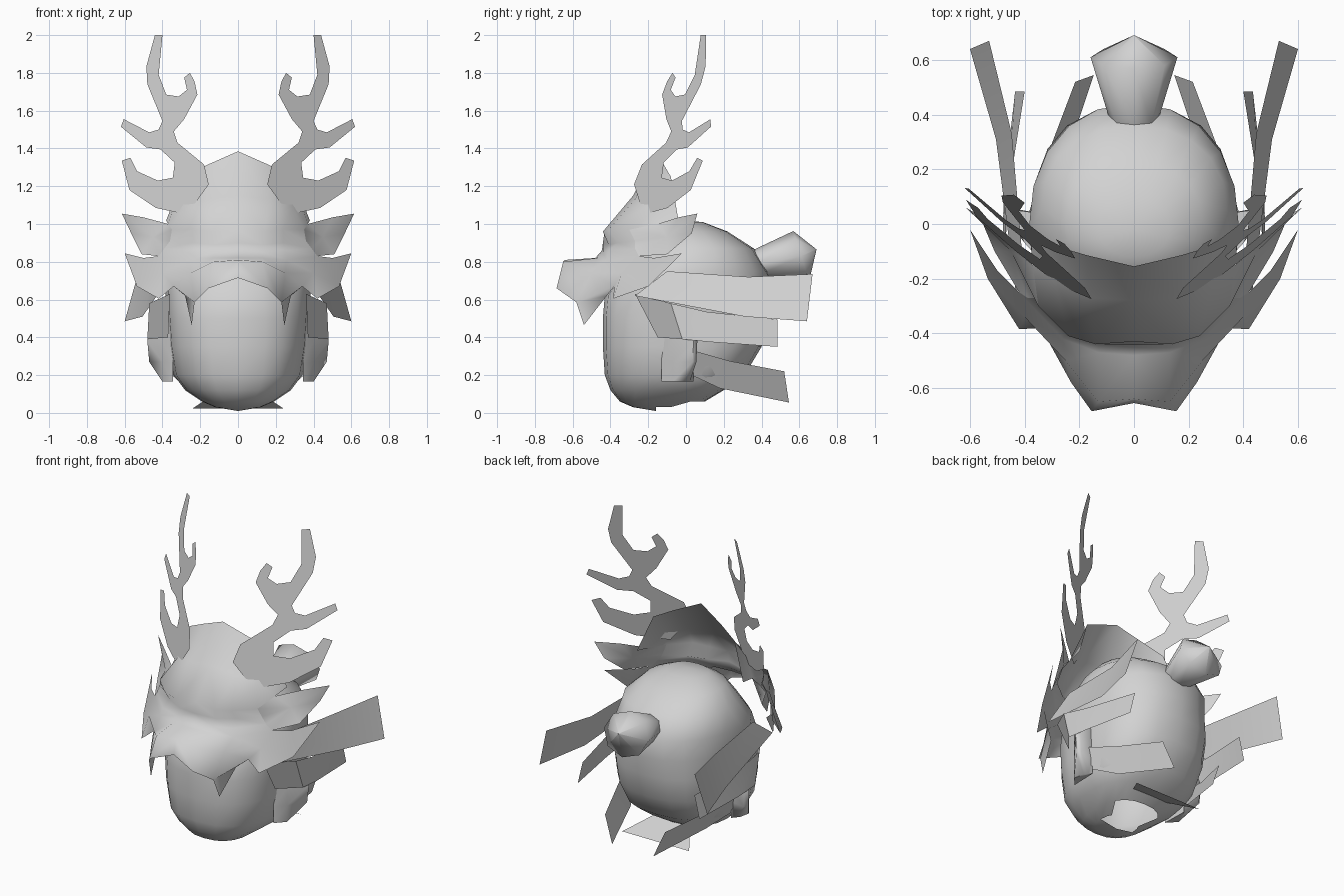
import bpy
import bmesh
import math
from mathutils import Vector

cube = bpy.data.objects.get("Cube")
if cube:
    bpy.data.objects.remove(cube, do_unlink=True)

grey = bpy.data.materials.new("plain grey")
grey.use_nodes = True
grey.diffuse_color = (0.65, 0.65, 0.65, 1)
grey.node_tree.nodes["Principled BSDF"].inputs["Base Color"].default_value = grey.diffuse_color


def build(name, verts, faces, mirror=True, smooth=60, outward=None):
    """Make a mesh object, optionally mirrored across x."""
    mesh = bpy.data.meshes.new(name)
    mesh.from_pydata([Vector(v) for v in verts], [], faces)
    if outward is not None:
        bm = bmesh.new()
        bm.from_mesh(mesh)
        bmesh.ops.recalc_face_normals(bm, faces=bm.faces)
        total = sum(f.normal.dot(Vector(outward)) * f.calc_area() for f in bm.faces)
        if total < 0:
            bmesh.ops.reverse_faces(bm, faces=bm.faces)
        bm.to_mesh(mesh)
        bm.free()
    obj = bpy.data.objects.new(name, mesh)
    bpy.context.collection.objects.link(obj)
    mesh.materials.append(grey)
    if mirror:
        mod = obj.modifiers.new("mirror", "MIRROR")
        mod.merge_threshold = 0.002
    if smooth:
        bpy.ops.object.select_all(action="DESELECT")
        obj.select_set(True)
        bpy.context.view_layer.objects.active = obj
        bpy.ops.object.shade_smooth_by_angle(angle=math.radians(smooth))
    return obj


def loft(rings):
    """Join equal rings of points into quads; return verts and faces."""
    n = len(rings[0])
    verts = [p for ring in rings for p in ring]
    faces = []
    for r in range(len(rings) - 1):
        for i in range(n):
            j = (i + 1) % n
            faces.append((r * n + i, r * n + j, (r + 1) * n + j, (r + 1) * n + i))
    return verts, faces


def superellipse(angle, power):
    c, s = math.cos(angle), math.sin(angle)
    return (math.copysign(abs(c) ** (2 / power), c),
            math.copysign(abs(s) ** (2 / power), s))


# Head: stacked sections given as height, front, back, half width
SECTIONS = [
    (.03, -.28, -.04, .12), (.06, -.35, .1, .19), (.12, -.4, .2, .28),
    (.2, -.43, .31, .34), (.35, -.44, .4, .365), (.5, -.44, .43, .375),
    (.62, -.43, .44, .385), (.75, -.34, .44, .385), (.87, -.26, .36, .34),
    (.96, -.2, .22, .25), (1.01, -.12, .09, .13),
]
SIDES = 20
rings = []
for z, front, back, width in SECTIONS:
    ring = []
    for i in range(SIDES):
        x, y = superellipse(math.tau * i / SIDES, 2.5 if z < .6 else 2.2)
        mid = -.02 if front < -.3 and back > .1 else (front + back) / 2
        reach = back - mid if y > 0 else mid - front
        ring.append((x * width, mid + y * reach, z))
    rings.append(ring)
verts, faces = loft(rings)
top = len(verts)
verts += [(0, -.02, 1.02), (0, -.16, .01)]
last = top - SIDES
for i in range(SIDES):
    j = (i + 1) % SIDES
    faces += [(last + i, last + j, top), (j, i, top + 1)]
# leave the neck open
faces = [f for f in faces if not (
    max(verts[k][2] for k in f) < .1 and min(verts[k][1] for k in f) > -.165
    and abs(sum(verts[k][0] for k in f)) / len(f) < .13)]
build("head", verts, faces, mirror=False, smooth=80)

# Hair bun: flared octagonal cone along a tilted axis, closed to a point
axis = Vector((0, .95, .3))
up = Vector((0, -.3, .95))
rings = []
for y, z, radius in ((.385, .79, .085), (.61, .83, .15), (.69, .865, .002)):
    rings.append([Vector((1.06 * radius * math.cos(a), y, z)) + up * radius * .93 * math.sin(a)
                  for a in (math.tau * i / 8 for i in range(8))])
build("hair_bun", *loft(rings), mirror=False, smooth=80, outward=axis)

# Mask: rows from crest down to the lip, each from the centre outwards
MASK = [
    [(0, -.155, 1.385), (.17, -.115, 1.31), (.29, -.08, 1.25), (.38, -.04, 1.02)],
    [(0, -.28, 1.15), (.17, -.27, 1.13), (.29, -.21, 1.09), (.37, -.15, 1)],
    [(0, -.43, .97), (.14, -.44, .96), (.24, -.41, .97), (.35, -.3, .97)],
    [(0, -.44, .9), (.13, -.41, .89), (.24, -.36, .9), (.36, -.27, .91)],
    [(0, -.445, .86), (.13, -.44, .85), (.25, -.41, .86), (.39, -.27, .87)],
    [(0, -.48, .82), (.13, -.47, .82), (.26, -.42, .81), (.42, -.25, .83)],
    [(0, -.64, .81), (.13, -.65, .8), (.25, -.5, .74), (.4, -.34, .74)],
    [(0, -.655, .715), (.155, -.685, .66), (.23, -.58, .585), (.34, -.38, .67)],
]
cols = len(MASK[0])
verts = [p for row in MASK for p in row]
faces = [(r * cols + c, (r + 1) * cols + c, (r + 1) * cols + c + 1, r * cols + c + 1)
         for r in range(len(MASK) - 1) for c in range(cols - 1)]
# fang and swept cheek points
n = len(verts)
lip, corner, cheek, upper = n - 2, n - 1, n - 1 - cols, n - 1 - 2 * cols
verts += [(.245, -.54, .465), (.28, -.42, .62), (.42, -.385, .605),
          (.535, -.2, .67), (.5, -.17, .82), (.6, -.02, .845)]
faces += [(lip, n, n + 1), (lip, n + 1, corner),
          (corner, n + 2, cheek), (cheek, n + 2, n + 3, upper),
          (upper, n + 3, n + 4), (n + 3, n + 5, n + 4)]
build("mask", verts, faces, smooth=130)

# Pointed animal ears: cupped sheets growing from the edge of the mask
temple = [MASK[r][-1] for r in (5, 4, 3, 2, 1)]
ear = temple + [(.5, -.04, 1.035), (.615, .06, 1.055), (.565, .03, .95),
                (.51, -.1, .84), (.45, -.1, .93)]
rim = len(ear) - 1
build("mask_ear", ear, [(i, (i + 1) % rim, rim) for i in range(rim)], smooth=50)

# Antlers: one flat outline laid on a slanted plane
OUTLINE = [
    (.27, 1.05), (.155, 1.21), (.18, 1.315), (.32, 1.43), (.34, 1.49), (.285, 1.555),
    (.215, 1.685), (.23, 1.755), (.255, 1.8), (.285, 1.775), (.27, 1.71), (.315, 1.675),
    (.38, 1.685), (.42, 1.79), (.4, 2), (.44, 2), (.485, 1.835), (.48, 1.74),
    (.4, 1.545), (.42, 1.5), (.47, 1.485), (.605, 1.555), (.62, 1.515), (.485, 1.405),
    (.41, 1.395), (.335, 1.325), (.345, 1.245), (.425, 1.23), (.535, 1.28), (.57, 1.35),
    (.615, 1.335), (.575, 1.18), (.435, 1.085),
]
antler = [(x, -.654 + .73 * x + .22 * z, z) for x, z in OUTLINE]
build("antler", antler, [list(range(len(antler)))], smooth=0, outward=(0, -1, 0))


# Ribbons: strips given as pairs of upper and lower edge points
def ribbon(name, upper_edge, lower_edge):
    count = len(upper_edge)
    strips = [(i, i + count, i + count + 1, i + 1) for i in range(count - 1)]
    build(name, upper_edge + lower_edge, strips, smooth=40, outward=(1, 0, 0))


ribbon("upper_ribbon",
       [(.41, -.1, .75), (.447, .33, .72), (.53, .67, .735)],
       [(.43, -.27, .62), (.505, .31, .51), (.6, .64, .485)])
ribbon("middle_ribbon",
       [(.36, -.27, .63), (.47, -.08, .58), (.46, .11, .535), (.4, .485, .495)],
       [(.37, -.15, .4), (.48, -.02, .39), (.475, .13, .375), (.435, .485, .35)])
ribbon("lower_ribbon",
       [(.385, .04, .33), (.325, .23, .275), (.215, .52, .22)],
       [(.35, .03, .2), (.27, .18, .13), (.147, .545, .055)])

# Nape flap: a sloping sheet under the back of the head
build("nape_flap", [(0, .12, .11), (.11, .12, .11), (.24, .31, .024), (0, .31, .024)],
      [(0, 3, 2, 1)], smooth=0, outward=(0, 0, 1))

# Human ears: wedges that flare backwards from the sides of the head
rings = []
for z, rim_x, rim_y in ((.165, .385, .02), (.27, .47, .055), (.38, .48, .06), (.48, .45, .05)):
    rings.append([(.345, -.13, z), (.4, -.07, z), (rim_x, rim_y - .02, z),
                  (rim_x - .02, rim_y, z), (.35, .04, z)])
verts, faces = loft(rings)
faces += [tuple(range(5)), tuple(range(15, 20))]
build("side_ear", verts, faces, smooth=60, outward=(1, 0, 0))
